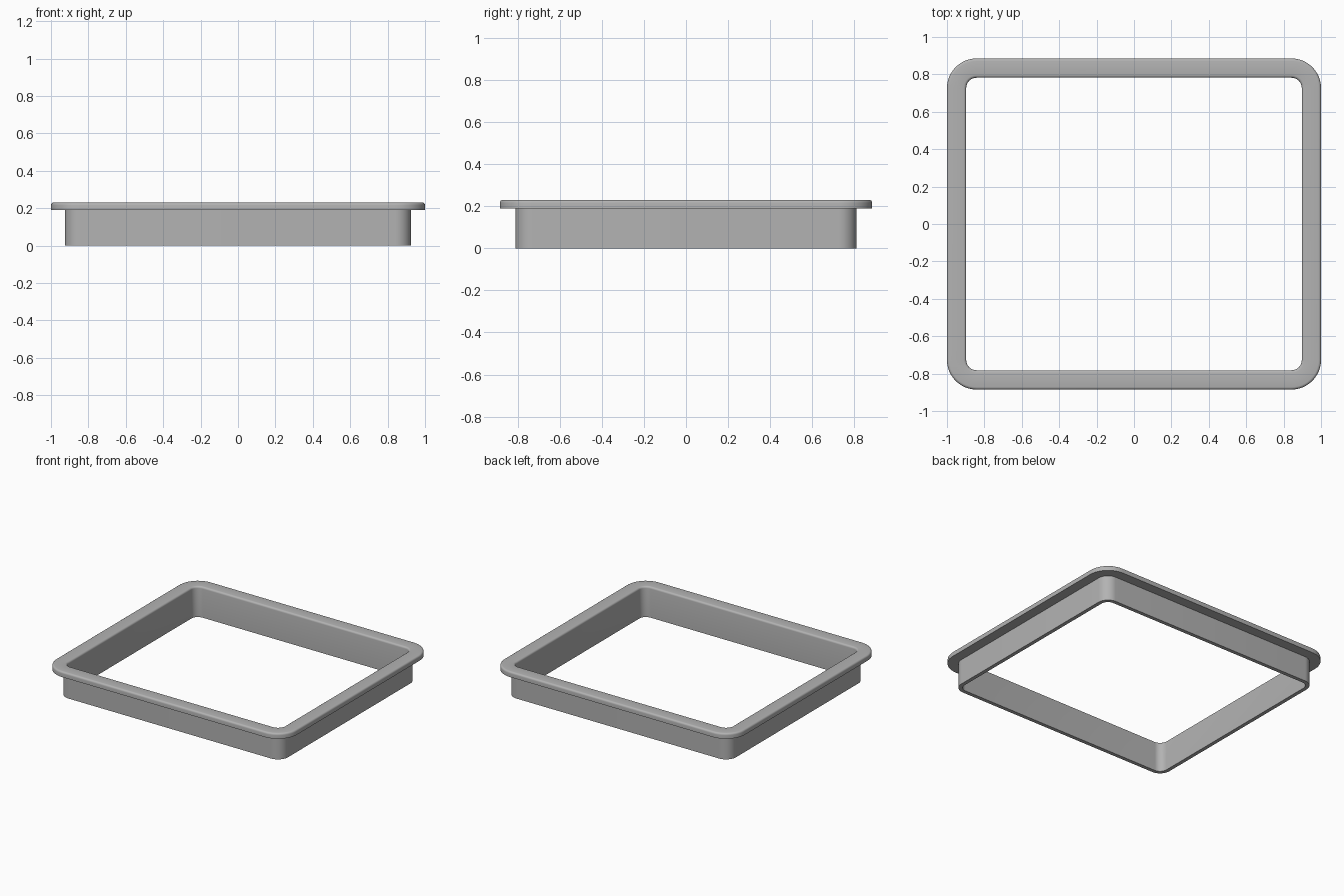
import bpy, bmesh, math

cube = bpy.data.objects.get("Cube")
if cube:
    bpy.data.objects.remove(cube, do_unlink=True)

grey = bpy.data.materials.new("plain grey")
grey.use_nodes = True
colour = (0.45, 0.45, 0.45, 1)
grey.diffuse_color = colour
grey.node_tree.nodes["Principled BSDF"].inputs["Base Color"].default_value = colour

# Inner opening, wall and flange sizes
HALF_X, HALF_Y, INNER_R = 0.897, 0.782, 0.055
WALL, FLANGE = 0.028, 0.103
LEDGE, TOP = 0.19, 0.23
FILLET = 0.014
CORNER_STEPS, FILLET_STEPS = 12, 4


def outline(offset):
    """Rounded rectangle grown outward from the opening by offset."""
    r = INNER_R + offset
    points = []
    for quarter, (sx, sy) in enumerate([(1, 1), (-1, 1), (-1, -1), (1, -1)]):
        for i in range(CORNER_STEPS + 1):
            a = (quarter + i / CORNER_STEPS) * math.pi / 2
            points.append((sx * (HALF_X - INNER_R) + r * math.cos(a),
                           sy * (HALF_Y - INNER_R) + r * math.sin(a)))
    return points


def fillet(centre, start):
    """Quarter round below the top face, as (offset, height) pairs."""
    return [(centre + FILLET * math.cos(start + i / FILLET_STEPS * math.pi / 2),
             TOP - FILLET + FILLET * math.sin(start + i / FILLET_STEPS * math.pi / 2))
            for i in range(FILLET_STEPS + 1)]


# Closed cross-section: wall foot, ledge, rounded flange, inner lip
section = [(0, 0), (WALL, 0), (WALL, LEDGE), (FLANGE, LEDGE)]
section += fillet(FLANGE - FILLET, 0)
section += fillet(FILLET, math.pi / 2)

# Sweep the section around the opening
bm = bmesh.new()
rings = [[bm.verts.new((x, y, z)) for x, y in outline(off)] for off, z in section]
for lower, upper in zip(rings, rings[1:] + rings[:1]):
    for j in range(len(lower)):
        k = (j + 1) % len(lower)
        bm.faces.new((lower[j], lower[k], upper[k], upper[j]))
bmesh.ops.recalc_face_normals(bm, faces=bm.faces)

mesh = bpy.data.meshes.new("flanged_frame")
bm.to_mesh(mesh)
bm.free()
mesh.materials.append(grey)
frame = bpy.data.objects.new("flanged_frame", mesh)
bpy.context.collection.objects.link(frame)

bpy.ops.object.select_all(action="DESELECT")
frame.select_set(True)
bpy.context.view_layer.objects.active = frame
bpy.ops.object.shade_smooth_by_angle(angle=math.radians(30))
